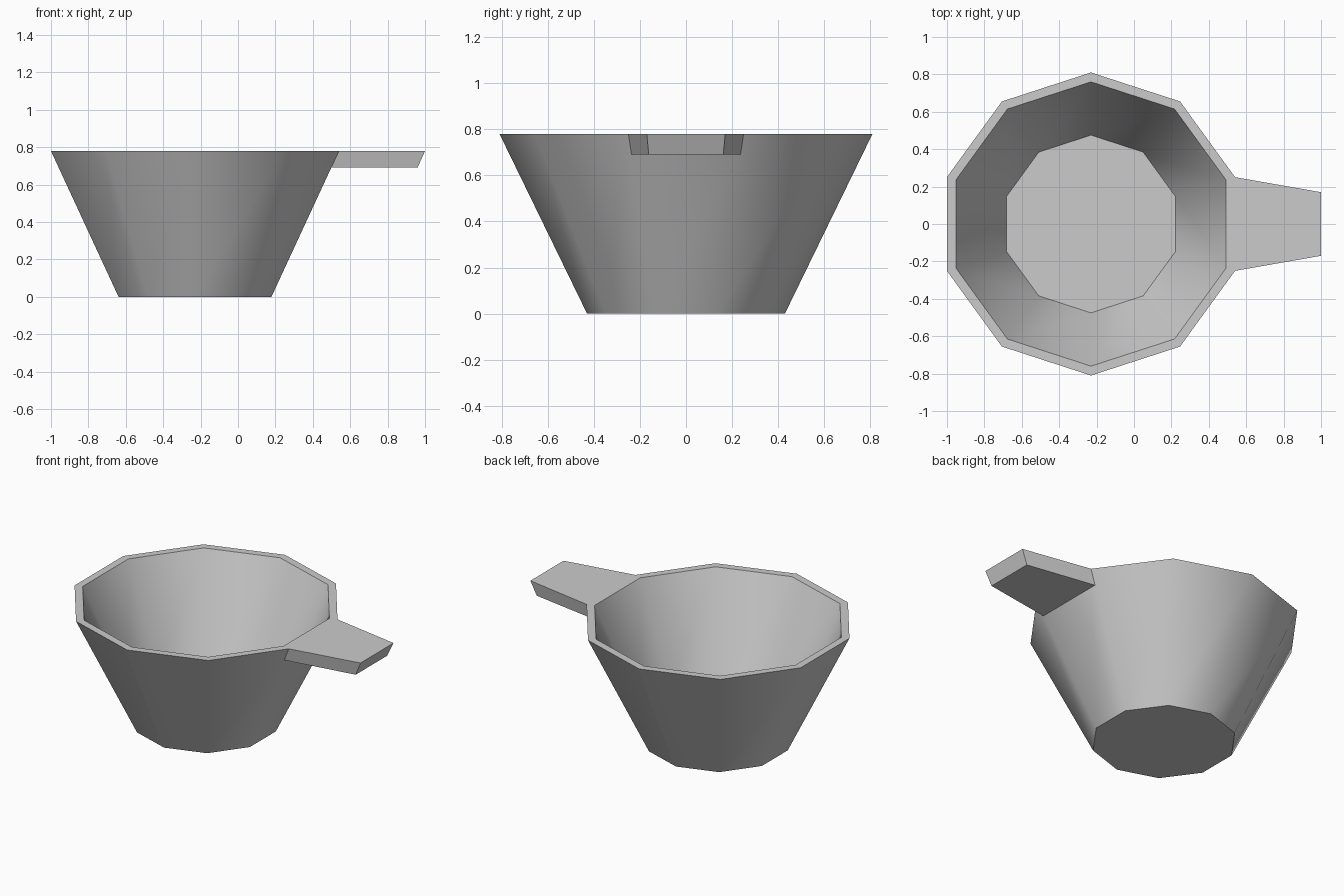
import bpy
import bmesh
import math

if "Cube" in bpy.data.objects:
    bpy.data.objects.remove(bpy.data.objects["Cube"], do_unlink=True)

SIDES = 10
CENTRE_X = -0.23
HEIGHT = 0.78
TOP_R, BASE_R = 0.81, 0.43
GRIP_Z = 0.69

grey = bpy.data.materials.new("light_grey")
grey.use_nodes = True
colour = (0.6, 0.6, 0.6, 1)
grey.diffuse_color = colour
grey.node_tree.nodes["Principled BSDF"].inputs["Base Color"].default_value = colour


def finish(bm, name, angle):
    bmesh.ops.recalc_face_normals(bm, faces=bm.faces)
    mesh = bpy.data.meshes.new(name)
    bm.to_mesh(mesh)
    bm.free()
    mesh.materials.append(grey)
    obj = bpy.data.objects.new(name, mesh)
    bpy.context.collection.objects.link(obj)
    bpy.ops.object.select_all(action="DESELECT")
    obj.select_set(True)
    bpy.context.view_layer.objects.active = obj
    bpy.ops.object.shade_smooth_by_angle(angle=math.radians(angle))
    return obj


def ring(bm, radius, z):
    points = []
    for i in range(SIDES):
        a = math.tau * (i + 0.5) / SIDES
        points.append(bm.verts.new((CENTRE_X + radius * math.cos(a), radius * math.sin(a), z)))
    return points


def bridge(bm, a, b):
    for i in range(len(a)):
        j = (i + 1) % len(a)
        bm.faces.new((a[i], a[j], b[j], b[i]))


# Bowl: tapered outer wall, flat rim, inner wall and raised floor
bm = bmesh.new()
profile = [(BASE_R, 0), (TOP_R, HEIGHT), (0.76, HEIGHT), (0.475, 0.17)]
rings = [ring(bm, r, z) for r, z in profile]
for lower, upper in zip(rings, rings[1:]):
    bridge(bm, lower, upper)
bm.faces.new(rings[0])
bm.faces.new(rings[-1])
finish(bm, "bowl", 40)


# Handle: tapered tab growing out of one wall panel, open where it meets the wall
def wall_panel(z):
    r = BASE_R + (TOP_R - BASE_R) * z / HEIGHT
    a = math.pi / SIDES
    return CENTRE_X + r * math.cos(a), r * math.sin(a)


bm = bmesh.new()
sections = []
for top, low in ((wall_panel(HEIGHT), wall_panel(GRIP_Z)), ((1.0, 0.17), (0.96, 0.162))):
    corners = [(top, 1, HEIGHT), (top, -1, HEIGHT), (low, -1, GRIP_Z), (low, 1, GRIP_Z)]
    sections.append([bm.verts.new((p[0], side * p[1], z)) for p, side, z in corners])
bridge(bm, *sections)
bm.faces.new(sections[1])
finish(bm, "handle", 30)
